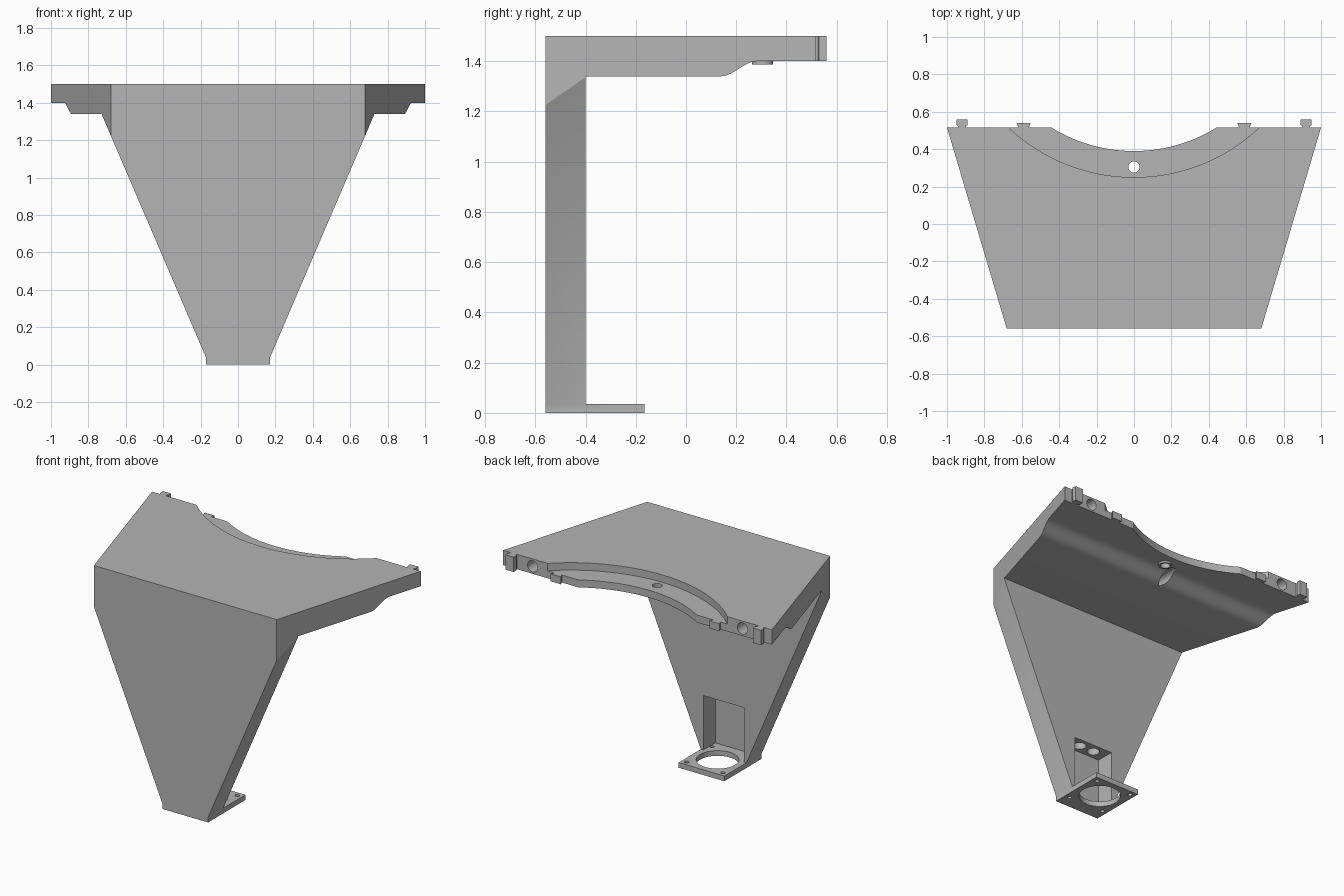
import bpy, bmesh, math
from mathutils import Vector

cube = bpy.data.objects.get("Cube")
if cube:
    bpy.data.objects.remove(cube, do_unlink=True)

grey = bpy.data.materials.new("plain grey")
grey.use_nodes = True
COLOUR = (0.46, 0.46, 0.46, 1)
grey.diffuse_color = COLOUR
grey.node_tree.nodes["Principled BSDF"].inputs["Base Color"].default_value = COLOUR


def prism(name, points, axis, lo, hi):
    """Extrude a closed 2D outline along x, y or z between lo and hi."""
    place = {"x": lambda a, b, t: (t, a, b),
             "y": lambda a, b, t: (a, t, b),
             "z": lambda a, b, t: (a, b, t)}[axis]
    bm = bmesh.new()
    face = bm.faces.new([bm.verts.new(place(a, b, lo)) for a, b in points])
    out = bmesh.ops.extrude_face_region(bm, geom=[face], use_keep_orig=True)
    moved = [v for v in out["geom"] if isinstance(v, bmesh.types.BMVert)]
    bmesh.ops.translate(bm, verts=moved, vec=Vector(place(0, 0, hi - lo)))
    bmesh.ops.recalc_face_normals(bm, faces=bm.faces)
    mesh = bpy.data.meshes.new(name)
    bm.to_mesh(mesh)
    bm.free()
    mesh.materials.append(grey)
    obj = bpy.data.objects.new(name, mesh)
    bpy.context.collection.objects.link(obj)
    return obj


def circle(a, b, r, n=32):
    return [(a + r * math.cos(2 * math.pi * i / n),
             b + r * math.sin(2 * math.pi * i / n)) for i in range(n)]


def rect(a0, a1, b0, b1):
    return [(a0, b0), (a1, b0), (a1, b1), (a0, b1)]


def activate(obj):
    bpy.ops.object.select_all(action="DESELECT")
    obj.select_set(True)
    bpy.context.view_layer.objects.active = obj


def combine(obj, cutter, operation="DIFFERENCE"):
    activate(obj)
    mod = obj.modifiers.new("cut", "BOOLEAN")
    mod.object, mod.operation, mod.solver = cutter, operation, "EXACT"
    bpy.ops.object.modifier_apply(modifier=mod.name)
    bpy.data.objects.remove(cutter, do_unlink=True)


FRONT, LEG_BACK, FOOT_BACK, BACK = -0.56, -0.40, -0.165, 0.515
TOP, UNDER, EDGE, FOOT = 1.5, 1.34, 1.4, 0.035

# Bracket body: C-shaped side profile with a soft step under the shelf
step = []
for i in range(13):
    t = i / 12
    step.append((0.14 + 0.14 * t, UNDER + (EDGE - UNDER) * t * t * (3 - 2 * t)))
profile = [(FRONT, 0), (FOOT_BACK, 0), (FOOT_BACK, FOOT), (LEG_BACK, FOOT),
           (LEG_BACK, UNDER)] + step + [(BACK, EDGE), (BACK, TOP), (FRONT, TOP)]
body = prism("bracket_body", profile, "x", -1.2, 1.2)

# Plan taper of the shelf
plan = [(-0.68, FRONT - 0.001), (0.68, FRONT - 0.001), (1, BACK + 0.001), (-1, BACK + 0.001)]
combine(body, prism("plan", plan, "z", -0.2, 1.7), "INTERSECT")

# Tapered sides of the leg
for s in (1, -1):
    wedge = [(s * 0.17, -0.1), (s * 0.17, FOOT), (s * 0.729, UNDER - 0.001),
             (s * 1.3, UNDER - 0.001), (s * 1.3, -0.1)]
    combine(body, prism("wedge", wedge, "y", -0.7, -0.1))

# Curved rear edge and the shallow ledge around it
combine(body, prism("arc", circle(0, 1.227, 0.837, 160), "z", 1.2, 1.7))
combine(body, prism("ledge", circle(0, 1.227, 0.977, 160), "z", 1.45, 1.7))

# Pocket at the bottom of the leg
combine(body, prism("pocket", rect(-0.15, 0.15, FOOT, 0.4), "y", -0.525, -0.3))

# Foot opening and screw holes
combine(body, prism("opening", circle(0, -0.335, 0.13, 64), "z", -0.1, 0.1))
for x in (-0.135, 0.135):
    for y in (-0.47, -0.2):
        combine(body, prism("screw", circle(x, y, 0.014, 16), "z", -0.1, 0.06))

# Cable bores: pocket ceiling, rear edge, shelf underside and ledge
for s in (1, -1):
    combine(body, prism("bore", circle(s * 0.055, -0.465, 0.04), "z", 0.38, 0.9))
    combine(body, prism("bore", circle(s * 0.78, 1.45, 0.038), "y", 0.2, 0.7))
combine(body, prism("bore", circle(-0.08, 1.375, 0.033), "y", -0.1, 0.3))
combine(body, prism("bore", circle(0, 0.305, 0.03), "z", 1.2, 1.6))

# Collar under the ledge hole
collar = prism("hole_collar", circle(0, 0.305, 0.042), "z", 1.387, 1.43)
combine(collar, prism("bore", circle(0, 0.305, 0.03), "z", 1.2, 1.6))

# Dovetail tabs along the rear edge
parts = [body, collar]
for s, side in ((1, "left"), (-1, "right")):
    x = s * 0.92
    outer = [(x - 0.022, 0.51), (x + 0.022, 0.51), (x + 0.022, 0.525), (x + 0.03, 0.53),
             (x + 0.03, 0.56), (x - 0.03, 0.56), (x - 0.03, 0.53), (x - 0.022, 0.525)]
    parts.append(prism("outer_tab_" + side, outer, "z", EDGE, TOP))
    x = s * 0.59
    inner = [(x - 0.025, 0.51), (x + 0.025, 0.51), (x + 0.038, 0.54), (x - 0.038, 0.54)]
    parts.append(prism("inner_tab_" + side, inner, "z", EDGE, 1.45))

for obj in parts:
    activate(obj)
    bpy.ops.object.shade_smooth_by_angle(angle=math.radians(25))
